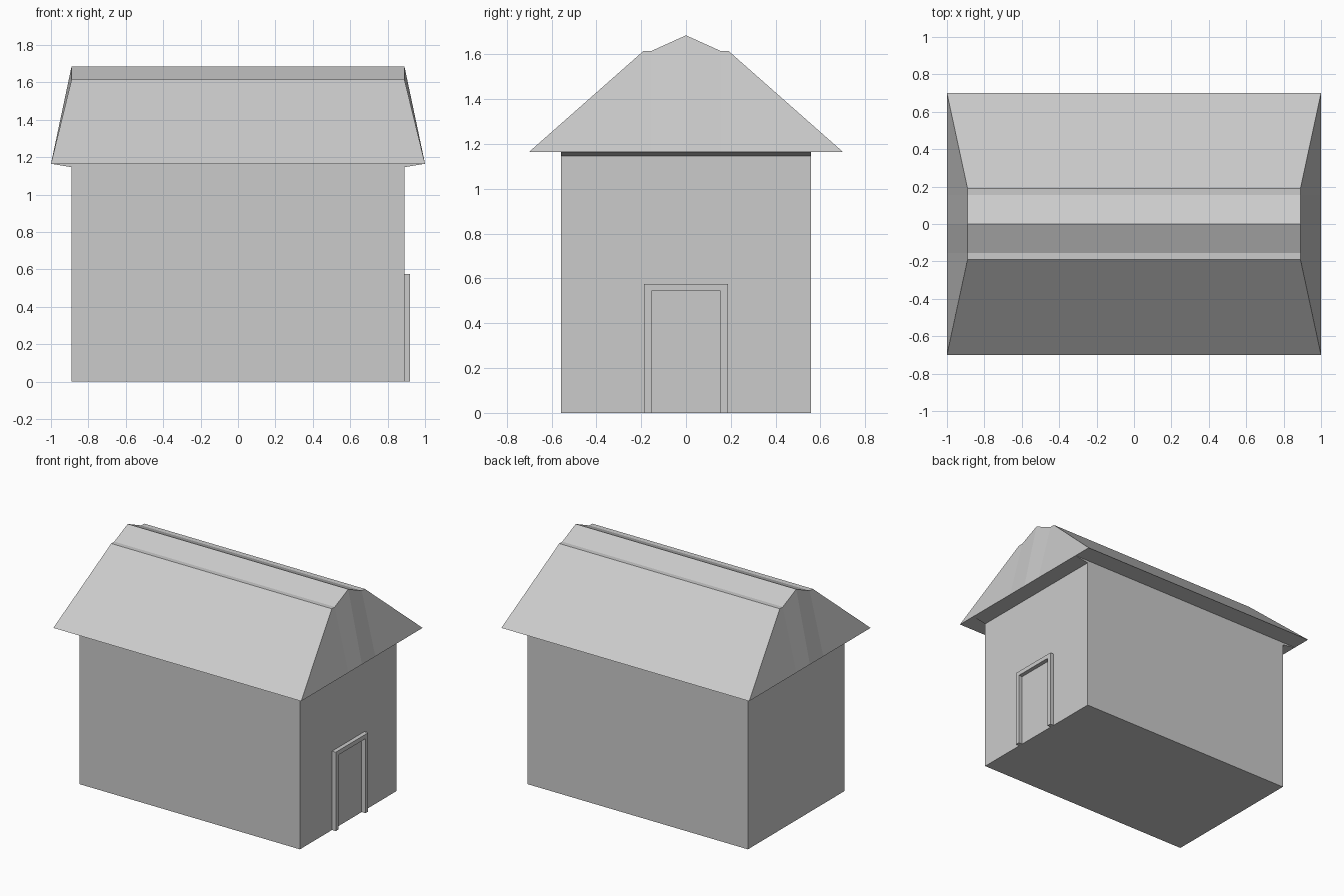
import bpy
import bmesh

if "Cube" in bpy.data.objects:
    bpy.data.objects.remove(bpy.data.objects["Cube"])

grey = bpy.data.materials.new("light_grey")
grey.diffuse_color = (0.6, 0.6, 0.6, 1)
grey.use_nodes = True
grey.node_tree.nodes["Principled BSDF"].inputs["Base Color"].default_value = grey.diffuse_color

WALL_X, WALL_Y = 0.89, 0.557      # half sizes of the walls
EAVE_X, EAVE_Y = 1.0, 0.7         # half sizes of the eaves
EAVE_Z, WALL_TOP = 1.165, 1.147


def make_object(name, bm):
    bmesh.ops.remove_doubles(bm, verts=bm.verts, dist=1e-5)
    mesh = bpy.data.meshes.new(name)
    bm.to_mesh(mesh)
    bm.free()
    mesh.materials.append(grey)
    ob = bpy.data.objects.new(name, mesh)
    bpy.context.collection.objects.link(ob)
    return ob


def face(bm, *points):
    return bm.faces.new([bm.verts.new(p) for p in points])


def extrude_outline(name, points, offset):
    """Closed solid from a flat outline."""
    bm = bmesh.new()
    base = face(bm, *points)
    ext = bmesh.ops.extrude_face_region(bm, geom=[base], use_keep_orig=True)
    verts = [g for g in ext["geom"] if isinstance(g, bmesh.types.BMVert)]
    bmesh.ops.translate(bm, verts=verts, vec=offset)
    bmesh.ops.recalc_face_normals(bm, faces=bm.faces)
    return make_object(name, bm)


# Walls
extrude_outline("walls", [(-WALL_X, -WALL_Y, 0), (WALL_X, -WALL_Y, 0),
                          (WALL_X, WALL_Y, 0), (-WALL_X, WALL_Y, 0)],
                (0, 0, EAVE_Z))

# Door surround: two jambs and a lintel
outline = [(-0.187, 0), (-0.187, 0.575), (0.187, 0.575), (0.187, 0),
           (0.155, 0), (0.155, 0.543), (-0.155, 0.543), (-0.155, 0)]
extrude_outline("door_frame", [(WALL_X, y, z) for y, z in outline],
                (0.03, 0, 0))

# Roof: one quarter, mirrored both ways
profile = [(EAVE_X, EAVE_Y, EAVE_Z), (WALL_X, 0.19, 1.615),
           (WALL_X, 0.155, 1.615), (WALL_X, 0, 1.685)]
bm = bmesh.new()
for i, (a, b) in enumerate(zip(profile, profile[1:])):
    # Roof slope
    face(bm, (0, b[1], b[2]), b, a, (0, a[1], a[2]))
    # Inward-leaning end
    low, high = (EAVE_X, b[1], EAVE_Z), (EAVE_X, a[1], EAVE_Z)
    if i == 0:
        face(bm, low, a, b)
    else:
        face(bm, low, high, a, b)

# Flat soffit along the long sides
face(bm, (0, WALL_Y, EAVE_Z), (0, EAVE_Y, EAVE_Z),
     (EAVE_X, EAVE_Y, EAVE_Z), (EAVE_X, WALL_Y, EAVE_Z))
# Sloping soffit under the ends, closed at its side
inner = (WALL_X, WALL_Y, WALL_TOP)
outer = (EAVE_X, WALL_Y, EAVE_Z)
face(bm, (WALL_X, 0, WALL_TOP), inner, outer, (EAVE_X, 0, EAVE_Z))
face(bm, inner, (WALL_X, WALL_Y, EAVE_Z), outer)

roof = make_object("roof", bm)
mirror = roof.modifiers.new("mirror", 'MIRROR')
mirror.use_axis = (True, True, False)
mirror.merge_threshold = 0.0005
